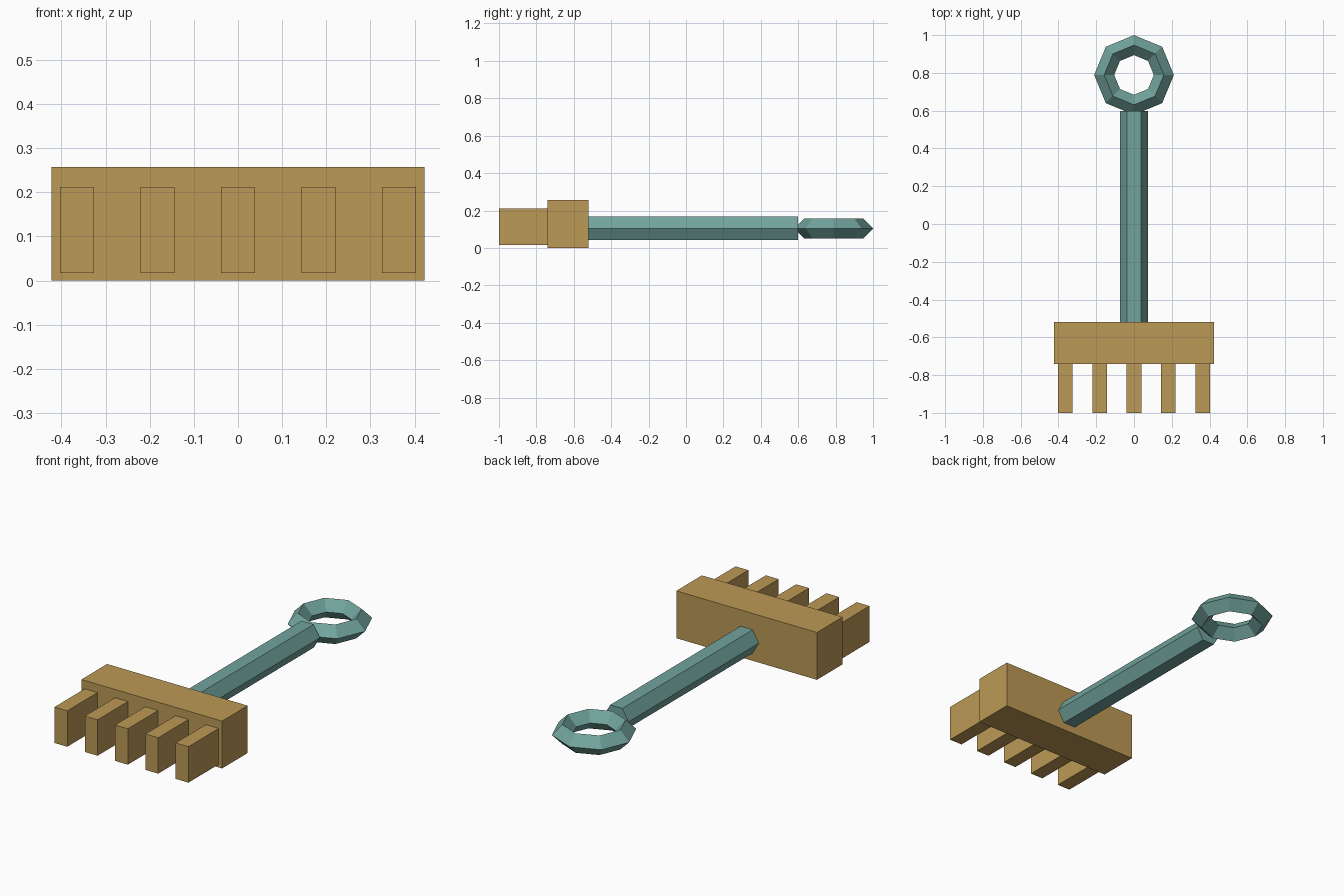
import bpy
import bmesh
from math import cos, sin, tau, pi
from mathutils import Matrix

cube = bpy.data.objects.get("Cube")
if cube:
    bpy.data.objects.remove(cube, do_unlink=True)


def make_material(name, rgb):
    mat = bpy.data.materials.new(name)
    mat.use_nodes = True
    color = (*rgb, 1)
    mat.diffuse_color = color
    mat.node_tree.nodes["Principled BSDF"].inputs["Base Color"].default_value = color
    return mat


def add_object(name, bm, mat):
    bmesh.ops.recalc_face_normals(bm, faces=bm.faces)
    mesh = bpy.data.meshes.new(name)
    bm.to_mesh(mesh)
    bm.free()
    mesh.materials.append(mat)
    obj = bpy.data.objects.new(name, mesh)
    bpy.context.collection.objects.link(obj)
    return obj


def box(name, size, center, mat):
    bm = bmesh.new()
    bmesh.ops.create_cube(bm, size=1)
    bmesh.ops.scale(bm, vec=size, verts=bm.verts)
    bmesh.ops.translate(bm, vec=center, verts=bm.verts)
    return add_object(name, bm, mat)


wood = make_material("tan wood", (0.50, 0.32, 0.092))
metal = make_material("teal metal", (0.168, 0.37, 0.335))
AXIS_Z = 0.105

# Rake head and its five tines
box("head", (0.845, 0.22, 0.257), (0, -0.63, 0.1285), wood)
for i in range(5):
    box(f"tine_{i + 1}", (0.077, 0.26, 0.195), ((i - 2) * 0.182, -0.87, 0.1145), wood)

# Six-sided handle lying along y, flat on top
bm = bmesh.new()
bmesh.ops.create_cone(bm, cap_ends=True, segments=6, radius1=0.073, radius2=0.073, depth=1.12)
bmesh.ops.rotate(bm, matrix=Matrix.Rotation(pi / 2, 3, "X"), verts=bm.verts)
if max(v.co.x for v in bm.verts) < 0.07:
    bmesh.ops.rotate(bm, matrix=Matrix.Rotation(pi / 6, 3, "Y"), verts=bm.verts)
bmesh.ops.translate(bm, vec=(0, 0.038, AXIS_Z), verts=bm.verts)
add_object("handle", bm, metal)

# Eight-sided hanging ring with a diamond section
MAJOR, MINOR, SIDES, SECTION = 0.158, 0.053, 8, 4
bm = bmesh.new()
rings = []
for i in range(SIDES):
    a = tau * i / SIDES
    ring = []
    for j in range(SECTION):
        b = tau * j / SECTION
        r = MAJOR + MINOR * cos(b)
        ring.append(bm.verts.new((r * cos(a), 0.789 + r * sin(a), AXIS_Z - 0.001 + MINOR * sin(b))))
    rings.append(ring)
for i in range(SIDES):
    here, after = rings[i], rings[(i + 1) % SIDES]
    for j in range(SECTION):
        k = (j + 1) % SECTION
        bm.faces.new((here[j], after[j], after[k], here[k]))
add_object("hanging_ring", bm, metal)
